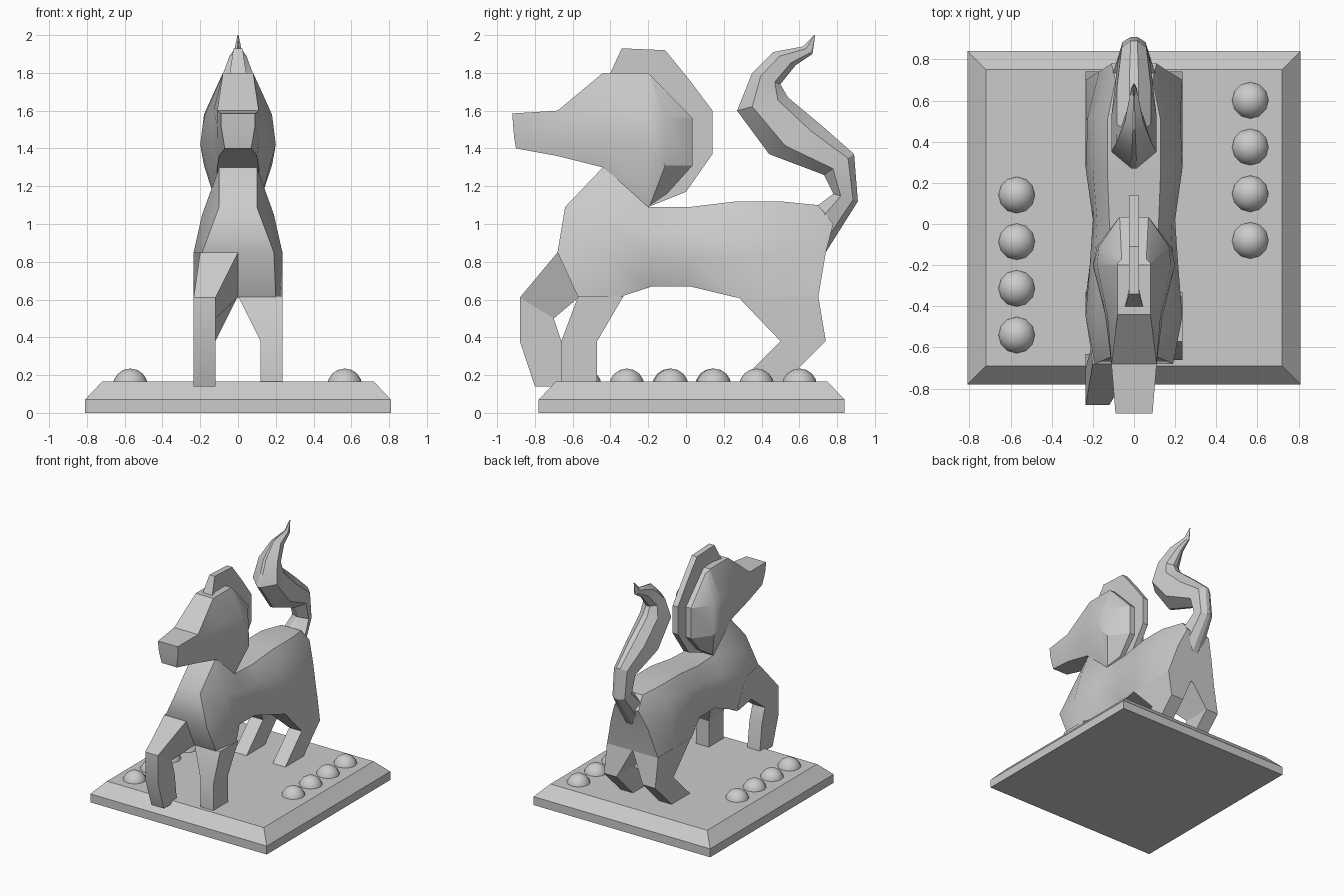
import bpy
import bmesh
import math

cube = bpy.data.objects.get("Cube")
if cube:
    bpy.data.objects.remove(cube, do_unlink=True)

stone = bpy.data.materials.new("grey_stone")
stone.use_nodes = True
stone.diffuse_color = (0.6, 0.6, 0.6, 1)
stone.node_tree.nodes["Principled BSDF"].inputs["Base Color"].default_value = (0.6, 0.6, 0.6, 1)


def finish(name, bm, angle=25):
    bmesh.ops.remove_doubles(bm, verts=bm.verts, dist=0.0005)
    bmesh.ops.recalc_face_normals(bm, faces=bm.faces)
    mesh = bpy.data.meshes.new(name)
    bm.to_mesh(mesh)
    bm.free()
    mesh.materials.append(stone)
    obj = bpy.data.objects.new(name, mesh)
    bpy.context.collection.objects.link(obj)
    bpy.ops.object.select_all(action="DESELECT")
    obj.select_set(True)
    bpy.context.view_layer.objects.active = obj
    bpy.ops.object.shade_smooth_by_angle(angle=math.radians(angle))
    return obj


def loft(name, rings, angle=25):
    """Skin a row of closed rings and cap both ends."""
    bm = bmesh.new()
    rows = [[bm.verts.new(p) for p in ring] for ring in rings]
    n = len(rows[0])
    for a, b in zip(rows, rows[1:]):
        for i in range(n):
            j = (i + 1) % n
            bm.faces.new((a[i], a[j], b[j], b[i]))
    for row in (rows[0], rows[-1]):
        # symmetric caps are strips joining mirrored points
        for i in range(n // 2 - 1):
            bm.faces.new((row[i], row[i + 1], row[n - 2 - i], row[n - 1 - i]))
    return finish(name, bm, angle)


def mirrored(half):
    """Turn (y, z, half width) points into a ring symmetric in x."""
    return [(w, y, z) for y, z, w in half] + [(-w, y, z) for y, z, w in reversed(half)]


def leg(name, side, sections):
    """Sections are front (y, z), back (y, z), inner x, outer x."""
    loft(name, [[(side * xi, *f), (side * xo, *f), (side * xo, *b), (side * xi, *b)]
                for f, b, xi, xo in sections])


# Torso: top, upper side, lower side, belly of each section
loft("torso", [mirrored(s) for s in (
    [(-.44, 1.30, .10), (-.64, 1.09, .10), (-.68, .85, .19), (-.57, .61, .20)],
    [(-.40, 1.27, .11), (-.44, 1.05, .19), (-.45, .85, .235), (-.36, .61, .235)],
    [(-.20, 1.09, .11), (-.20, .96, .19), (-.20, .82, .215), (-.18, .67, .14)],
    [(.02, 1.09, .12), (.02, .97, .18), (.02, .82, .20), (.02, .67, .14)],
    [(.27, 1.12, .13), (.27, 1.0, .20), (.27, .82, .235), (.27, .61, .235)],
    [(.50, 1.12, .13), (.52, 1.0, .19), (.52, .85, .225), (.50, .61, .235)],
    [(.70, 1.10, .09), (.78, 1.0, .11), (.74, .85, .17), (.70, .61, .235)],
)], 35)

# Legs
leg("front_left_leg", 1, [((-.57, .62), (-.33, .62), 0, .235),
                          ((-.66, .38), (-.47, .38), .12, .235),
                          ((-.66, .14), (-.47, .14), .12, .235)])
leg("raised_right_leg", -1, [((-.45, .85), (-.33, .61), 0, .235),
                             ((-.68, .85), (-.57, .61), 0, .20),
                             ((-.88, .61), (-.70, .50), .12, .235),
                             ((-.88, .38), (-.66, .38), .12, .235),
                             ((-.80, .14), (-.63, .14), .12, .235)])
for label, side in (("left", 1), ("right", -1)):
    leg("rear_" + label + "_leg", side, [((.27, .62), (.70, .62), 0, .235),
                                         ((.50, .38), (.74, .38), .12, .235),
                                         ((.27, .15), (.51, .15), .12, .235)])

# Head: crown, upper cheek, lower cheek, jaw of each section
loft("head", [mirrored(s) for s in (
    [(-.92, 1.585, .09), (-.915, 1.52, .09), (-.91, 1.46, .08), (-.90, 1.40, .07)],
    [(-.68, 1.60, .11), (-.68, 1.52, .11), (-.68, 1.44, .11), (-.68, 1.36, .10)],
    [(-.44, 1.80, .08), (-.44, 1.60, .13), (-.44, 1.45, .14), (-.44, 1.30, .11)],
    [(-.20, 1.80, .08), (-.20, 1.58, .18), (-.20, 1.42, .20), (-.20, 1.09, .11)],
    [(-.19, 1.79, .08), (-.11, 1.56, .17), (-.11, 1.31, .18), (-.19, 1.10, .11)],
    [(-.17, 1.77, .06), (.035, 1.56, .07), (.035, 1.31, .07), (-.10, 1.16, .06)],
)])

# Crest running over the crown and down the neck
crest = [(-.40, 1.80), (-.34, 1.93), (-.11, 1.92), (.02, 1.76), (.14, 1.60),
         (.14, 1.37), (0, 1.17), (-.20, 1.09), (-.25, 1.4)]
bm = bmesh.new()
face = bm.faces.new([bm.verts.new((-.024, y, z)) for y, z in crest])
moved = bmesh.ops.extrude_face_region(bm, geom=[face])["geom"]
bmesh.ops.translate(bm, vec=(.048, 0, 0), verts=[v for v in moved if isinstance(v, bmesh.types.BMVert)])
for v in bm.verts:
    if v.co.z < 1.85 and v.co.y < -.35:
        v.co.x *= 1.8
finish("crest", bm)

# Tail: inner edge, outer edge and half width of each section
tail = [((.70, 1.10), (.74, .85), .11), ((.78, 1.16), (.91, 1.12), .075),
        ((.73, 1.26), (.89, 1.37), .08), ((.44, 1.37), (.72, 1.52), .11),
        ((.27, 1.60), (.54, 1.67), .11), ((.35, 1.80), (.50, 1.74), .085),
        ((.46, 1.91), (.58, 1.84), .045), ((.62, 1.94), (.67, 1.90), .018),
        ((.678, 2.0), (.684, 2.0), .003)]
rings = []
for (y0, z0), (y1, z1), w in tail:
    rings.append(mirrored([(y0 + (y1 - y0) * t, z0 + (z1 - z0) * t, w * k)
                           for t, k in ((0, .12), (.3, 1), (.8, .75), (1, .2))]))
loft("tail", rings)

# Plinth with a bevelled rim
loft("plinth", [[(sx * w, .03 + sy * d, z) for sx, sy in ((1, 1), (1, -1), (-1, -1), (-1, 1))]
                for w, d, z in ((.81, .81, 0), (.81, .81, .07), (.72, .72, .165))])

# Domed studs in a row on each side
for label, x, start in (("left", .565, -.08), ("right", -.57, -.54)):
    for i in range(4):
        bm = bmesh.new()
        bmesh.ops.create_uvsphere(bm, u_segments=12, v_segments=8, radius=.093)
        bmesh.ops.translate(bm, vec=(x, start + i * .227, .142), verts=bm.verts)
        finish("%s_stud_%d" % (label, i + 1), bm, 60)
